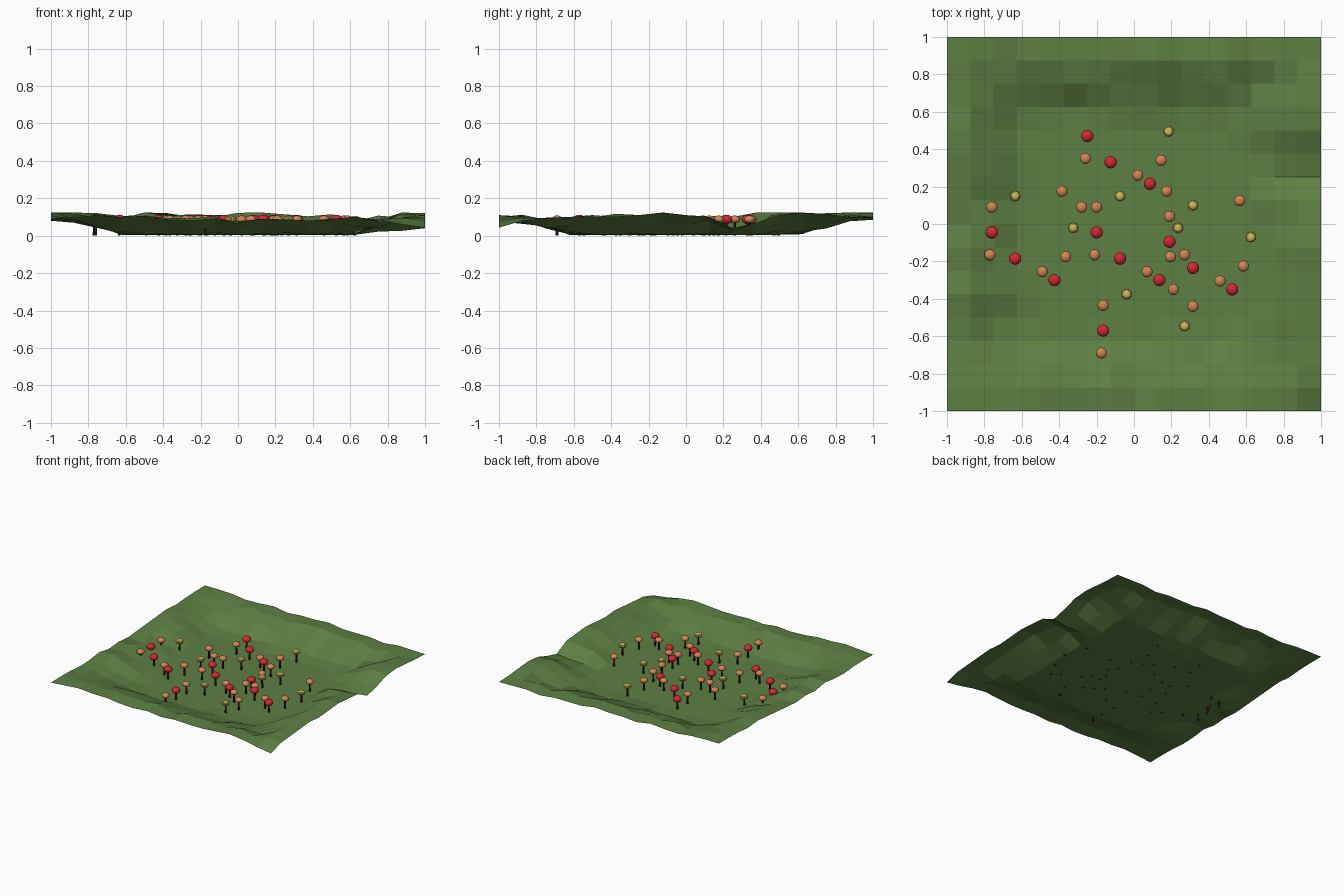
import bpy, bmesh, math, random
from mathutils import Matrix, Vector

if "Cube" in bpy.data.objects:
    bpy.data.objects.remove(bpy.data.objects["Cube"])

random.seed(4)


def material(name, rgb):
    m = bpy.data.materials.new(name)
    m.diffuse_color = (*rgb, 1)
    m.use_nodes = True
    m.node_tree.nodes["Principled BSDF"].inputs["Base Color"].default_value = m.diffuse_color
    return m


GRASS = material("grass_green", (0.112, 0.215, 0.056))
RED = material("flower_red", (0.64, 0.022, 0.032))
ORANGE = material("flower_orange", (0.64, 0.235, 0.085))
YELLOW = material("flower_yellow", (0.64, 0.49, 0.1))
STEM = material("stem_brown", (0.025, 0.015, 0.012))


def finish(bm, name, mat, smooth=False):
    me = bpy.data.meshes.new(name)
    for f in bm.faces:
        f.smooth = smooth
    bm.to_mesh(me)
    bm.free()
    me.materials.append(mat)
    ob = bpy.data.objects.new(name, me)
    bpy.context.collection.objects.link(ob)
    return ob


# Meadow: 16 x 16 open sheet, flat floor with an uneven raised rim
N, FLOOR, TOP = 16, 0.005, 0.124
FRONT = [.09, .1, .11, .1, .1, .085, .08, .09, .075, .085, .08, .08, .09, .1, .085, .06, .043]
BACK = [.124, .11, .12, .105, .11, .12, .1, .11, .11, .12, .1, .1, .1, .085, .1, .09, .095]
LEFT = [.09, .08, .09, .08, .085, .1, .08, .09, .08, .09, .1, .11, .12, .11, .12, .1, .124]
RIGHT = [.043, .08, .09, .1, .11, .1, .11, .12, .11, .1, .04, .07, .11, .12, .11, .1, .095]
FALL = [1, 1.02, .62, .15]
JITTER = [0, .016, .016, .012]


def height(i, j):
    z = 0
    for edge, k, ring in ((FRONT, i, j), (BACK, i, N - j), (LEFT, j, i), (RIGHT, j, N - i)):
        if ring < 4:
            z = max(z, edge[k] * FALL[ring])
    ring = min(i, j, N - i, N - j)
    if ring < 4:
        z += random.uniform(-1, 1) * JITTER[ring]
    return min(TOP, max(FLOOR, z))


bm = bmesh.new()
grid = [[bm.verts.new((-1 + i / 8, -1 + j / 8, height(i, j))) for i in range(N + 1)]
        for j in range(N + 1)]
for j in range(N):
    for i in range(N):
        bm.faces.new((grid[j][i], grid[j][i + 1], grid[j + 1][i + 1], grid[j + 1][i]))
finish(bm, "meadow_ground", GRASS)

# Flower layout: one cluster repeated at five places, trimmed to the meadow floor
BASES = [(-.76, -.045), (-.2, -.045), (.19, -.095), (-.25, .47), (-.165, -.57)]
PATTERN = {
    "red": [(0, 0), (.125, -.14), (.335, -.255)],
    "orange": [(0, .135), (-.01, -.12), (.27, -.21), (.395, -.13), (.375, .22)],
    "yellow": [(.125, .195), (.435, .025)],
}
spots = {"red": [], "orange": [(-.28, .09), (.27, -.165), (.315, -.44)], "yellow": []}
for bx, by in BASES:
    for kind, offsets in PATTERN.items():
        for dx, dy in offsets:
            p = Vector((bx + dx, by + dy))
            taken = [Vector(q) for s in spots.values() for q in s]
            if -.695 < p.y < .5 and all((p - q).length > .05 for q in taken):
                spots[kind].append((p.x, p.y))


# Flower heads: squashed balls, the yellow one with a spiky rim
def heads(name, places, mat, radius, half_height, spiky=False):
    bm = bmesh.new()
    for x, y in places:
        new = bmesh.ops.create_uvsphere(bm, u_segments=24 if spiky else 14, v_segments=8,
                                        radius=1)["verts"]
        for v in new:
            if spiky:
                step = round(math.atan2(v.co.y, v.co.x) / (math.pi / 12))
                if step % 2:
                    v.co.x *= .85
                    v.co.y *= .85
            v.co = Vector((x + v.co.x * radius, y + v.co.y * radius, .087 + v.co.z * half_height))
    finish(bm, name, mat, smooth=not spiky)


heads("red_flower_heads", spots["red"], RED, .033, .025)
heads("orange_flower_heads", spots["orange"], ORANGE, .030, .021)
heads("yellow_flower_heads", spots["yellow"], YELLOW, .031, .019, True)

# Stems: thin six-sided posts from the base up into the heads
bm = bmesh.new()
for places in spots.values():
    for x, y in places:
        bmesh.ops.create_cone(bm, cap_ends=True, segments=6, radius1=.008, radius2=.006,
                              depth=.085, matrix=Matrix.Translation((x, y, .0425)))
finish(bm, "flower_stems", STEM)
